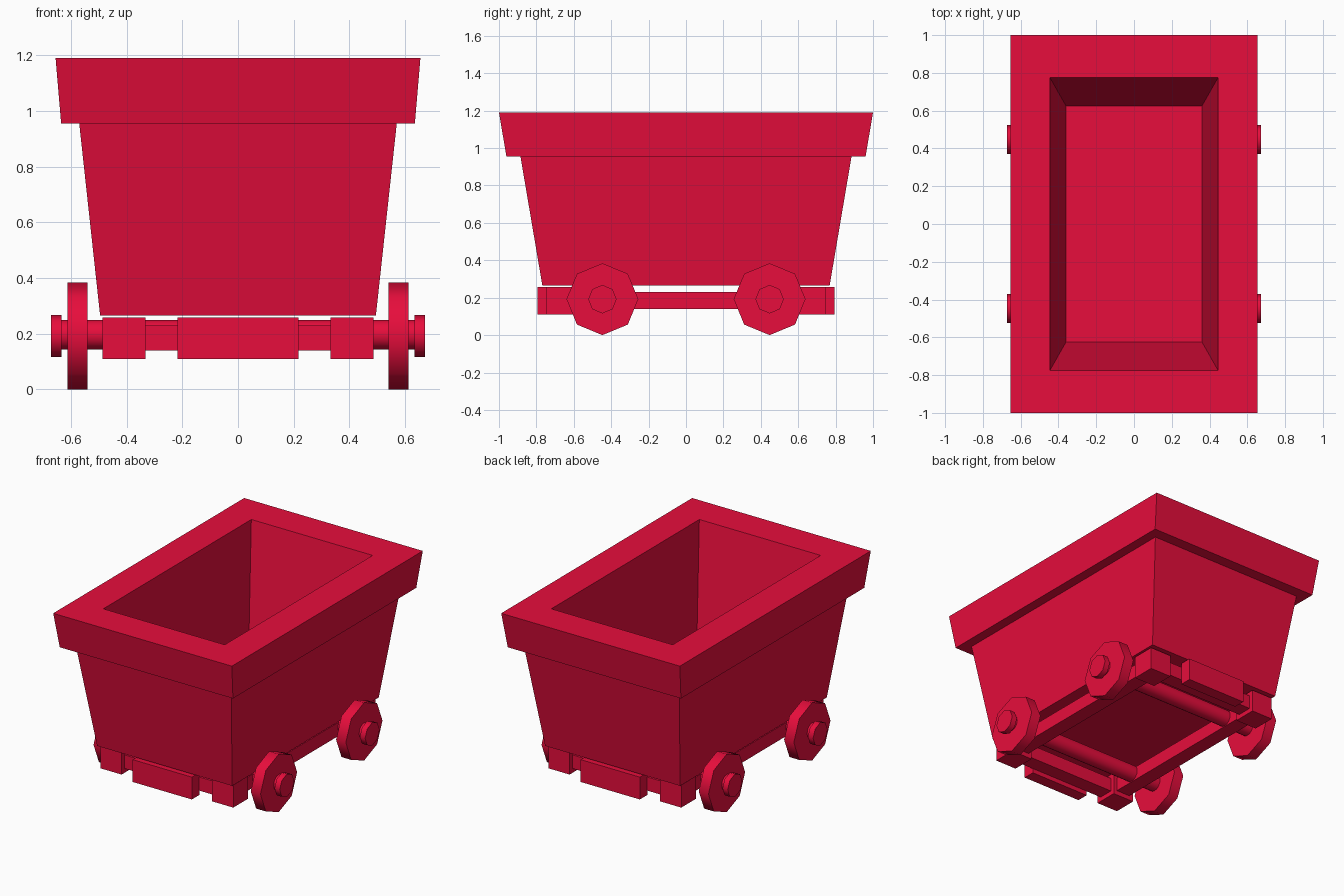
import bpy, bmesh
from math import radians
from mathutils import Matrix, Vector

if "Cube" in bpy.data.objects:
    bpy.data.objects.remove(bpy.data.objects["Cube"])

red = bpy.data.materials.new("red_paint")
red.diffuse_color = (0.8, 0.004, 0.045, 1)
red.use_nodes = True
red.node_tree.nodes["Principled BSDF"].inputs["Base Color"].default_value = red.diffuse_color


def finish(name, bm):
    bmesh.ops.recalc_face_normals(bm, faces=bm.faces[:])
    mesh = bpy.data.meshes.new(name)
    bm.to_mesh(mesh)
    bm.free()
    mesh.materials.append(red)
    obj = bpy.data.objects.new(name, mesh)
    bpy.context.collection.objects.link(obj)
    return obj


def box(name, x, y, z):
    """Box from (min, max) ranges."""
    bm = bmesh.new()
    size = [r[1] - r[0] for r in (x, y, z)]
    mid = Vector([(r[0] + r[1]) / 2 for r in (x, y, z)])
    bmesh.ops.create_cube(bm, size=1, matrix=Matrix.Translation(mid) @ Matrix.Diagonal((*size, 1)))
    return finish(name, bm)


def rod(name, x0, x1, y, z, radius, sides=8):
    """Cylinder lying along x, with a corner pointing straight up."""
    bm = bmesh.new()
    place = Matrix.Translation(((x0 + x1) / 2, y, z)) @ Matrix.Rotation(radians(90), 4, 'Y')
    bmesh.ops.create_cone(bm, cap_ends=True, segments=sides, radius1=radius, radius2=radius,
                          depth=abs(x1 - x0), matrix=place)
    obj = finish(name, bm)
    bpy.ops.object.select_all(action='DESELECT')
    obj.select_set(True)
    bpy.context.view_layer.objects.active = obj
    bpy.ops.object.shade_smooth_by_angle(angle=radians(50))
    return obj


# Hopper: rectangular rings (half x, half y, z) from outer base, over the rim, to inner floor
rings = [(0.495, 0.768, 0.265), (0.57, 0.885, 0.955), (0.635, 0.96, 0.955),
         (0.655, 1.0, 1.19), (0.445, 0.775, 1.19), (0.36, 0.625, 0.36)]
bm = bmesh.new()
loops = [[bm.verts.new((sx * hx, sy * hy, z)) for sx, sy in ((-1, -1), (1, -1), (1, 1), (-1, 1))]
         for hx, hy, z in rings]
for a, b in zip(loops, loops[1:]):
    for i in range(4):
        j = (i + 1) % 4
        bm.faces.new((a[i], a[j], b[j], b[i]))
bm.faces.new(loops[0])
bm.faces.new(loops[-1])
finish("hopper", bm)


def span(sign, lo, hi):
    return tuple(sorted((sign * lo, sign * hi)))


RAIL_Z, BLOCK_Z = (0.14, 0.23), (0.11, 0.258)
AXLE_Y, AXLE_Z = 0.447, 0.192

# Chassis rails
for s, side in ((-1, "left"), (1, "right")):
    box(f"{side}_side_rail", span(s, 0.357, 0.457), (-0.717, 0.717), RAIL_Z)

for s, end in ((-1, "front"), (1, "back")):
    # End rail and bumper
    box(f"{end}_end_rail", (-0.457, 0.457), span(s, 0.617, 0.717), RAIL_Z)
    box(f"{end}_bumper", (-0.217, 0.217), span(s, 0.715, 0.793), BLOCK_Z)
    # Axle
    rod(f"{end}_axle", -0.6, 0.6, s * AXLE_Y, AXLE_Z + 0.005, 0.053, 16)
    for t, side in ((-1, "left"), (1, "right")):
        # Corner block, wheel and hub
        box(f"{end}_{side}_corner_block", span(t, 0.332, 0.487), span(s, 0.59, 0.745), BLOCK_Z)
        rod(f"{end}_{side}_wheel", t * 0.541, t * 0.612, s * AXLE_Y, AXLE_Z, 0.192)
        rod(f"{end}_{side}_hub", t * 0.634, t * 0.672, s * AXLE_Y, AXLE_Z, 0.076)
        rod(f"{end}_{side}_hub_neck", t * 0.6, t * 0.64, s * AXLE_Y, AXLE_Z + 0.005, 0.053, 16)
